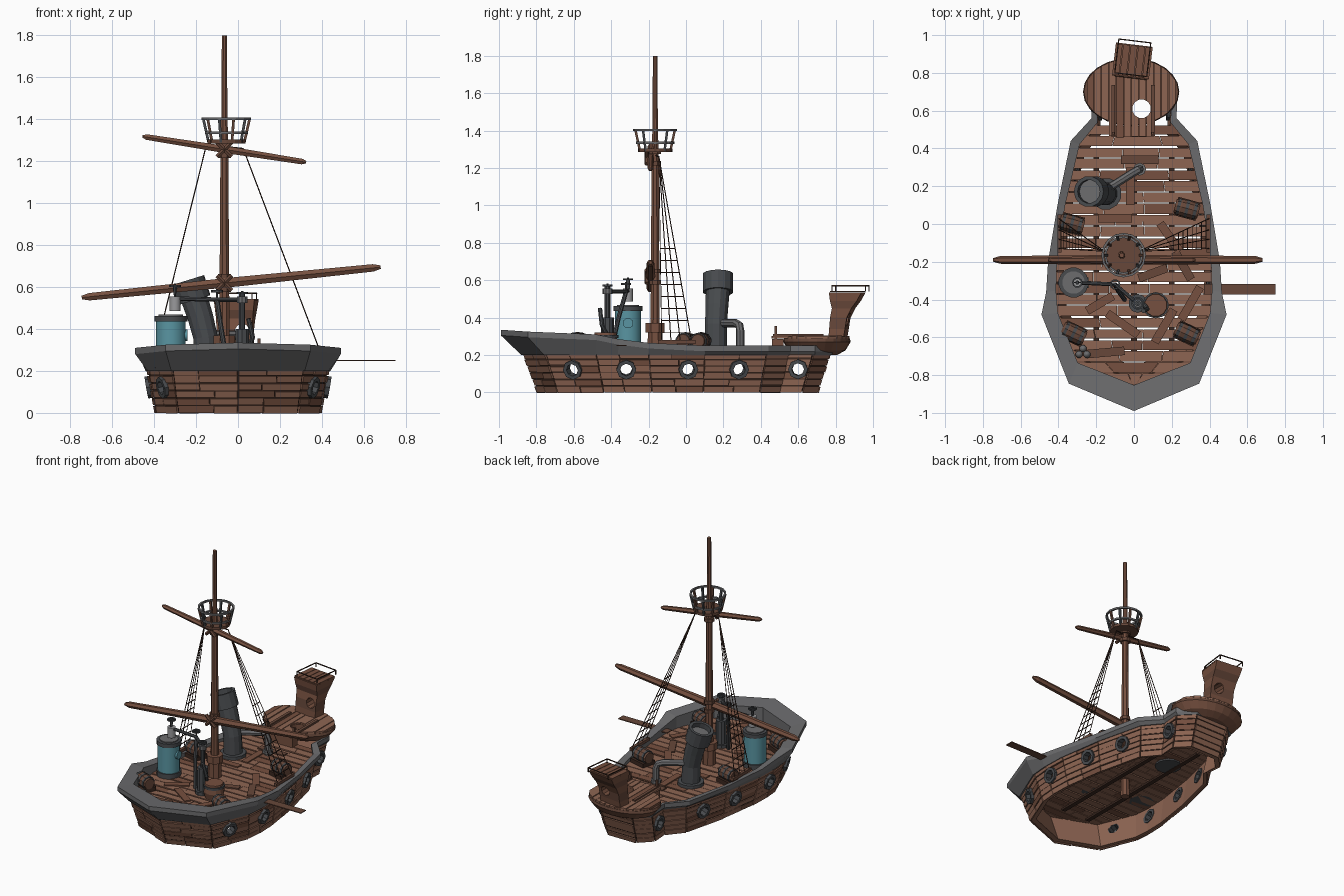
import bpy, bmesh, math, random
from mathutils import Vector as V, Matrix as M, Euler

random.seed(4)
if "Cube" in bpy.data.objects:
    bpy.data.objects.remove(bpy.data.objects["Cube"])


def material(name, *rgb):
    m = bpy.data.materials.new(name)
    m.use_nodes = True
    m.diffuse_color = (*rgb, 1)
    m.node_tree.nodes["Principled BSDF"].inputs["Base Color"].default_value = (*rgb, 1)
    return m


WOOD = material("brown wood", .27, .13, .085)
DARK = material("dark wood", .135, .064, .042)
SPAR = material("spar wood", .18, .08, .05)
GAP = material("shadow brown", .045, .022, .015)
GREY = material("rail grey", .15, .15, .155)
IRON = material("dark iron", .065, .07, .076)
STEEL = material("pale steel", .32, .32, .33)
TEAL = material("teal paint", .1, .3, .36)


class Part:
    """Collects simple solids into one named mesh object."""

    def __init__(self, name):
        self.name, self.bm, self.mats = name, bmesh.new(), []

    def loft(self, rings, mats, loop=False, caps=True):
        mats = mats if isinstance(mats, list) else [mats]
        for m in mats:
            if m not in self.mats:
                self.mats.append(m)
        vs = [[self.bm.verts.new(p) for p in r] for r in rings]
        n = len(rings[0])
        faces = []
        for i in range(len(vs) if loop else len(vs) - 1):
            a, b = vs[i], vs[(i + 1) % len(vs)]
            for k in range(n):
                f = self.bm.faces.new((a[k], a[(k + 1) % n], b[(k + 1) % n], b[k]))
                f.material_index = self.mats.index(mats[(k if loop else i) % len(mats)])
        if caps and not loop:
            for r, m in ((vs[0], mats[0]), (vs[-1], mats[-1])):
                self.bm.faces.new(r).material_index = self.mats.index(m)

    def tube(self, points, radii, mat, n=8):
        pts = [V(p) for p in points]
        radii = radii if isinstance(radii, list) else [radii] * len(pts)
        prev, q, rings = V((0, 0, 1)), Euler((0, 0, 0)).to_quaternion(), []
        for i, p in enumerate(pts):
            t = (pts[min(i + 1, len(pts) - 1)] - pts[max(i - 1, 0)]).normalized()
            q = prev.rotation_difference(t) @ q
            prev = t
            angles = [math.tau * (k + .5) / n for k in range(n)]
            rings.append([p + q @ V((radii[i] * math.cos(a), radii[i] * math.sin(a), 0)) for a in angles])
        self.loft(rings, mat)

    def lathe(self, profile, matrix, mat, n=12):
        self.loft([[matrix @ V((r * math.cos(a), r * math.sin(a), z)) for r, z in profile]
                   for a in (math.tau * k / n for k in range(n))], mat, loop=True)

    def box(self, loc, size, mat, turn=0):
        x, y, z = (s / 2 for s in size)
        mx = M.Translation(loc) @ M.Rotation(turn, 4, 'Z')
        self.loft([[mx @ V((a * x, b * y, c)) for a, b in ((-1, -1), (1, -1), (1, 1), (-1, 1))]
                   for c in (-z, z)], mat)

    def slab(self, poly, z0, z1, mat):
        self.loft([[(x, y, z) for x, y in poly] for z in (z0, z1)], mat)

    def done(self, cutter=None, smooth=False):
        bmesh.ops.recalc_face_normals(self.bm, faces=self.bm.faces)
        me = bpy.data.meshes.new(self.name)
        self.bm.to_mesh(me)
        for m in self.mats:
            me.materials.append(m)
        ob = bpy.data.objects.new(self.name, me)
        bpy.context.collection.objects.link(ob)
        if cutter:
            mod = ob.modifiers.new("holes", 'BOOLEAN')
            mod.operation, mod.solver, mod.object = 'DIFFERENCE', 'EXACT', cutter
        if smooth:
            bpy.ops.object.select_all(action='DESELECT')
            ob.select_set(True)
            bpy.context.view_layer.objects.active = ob
            bpy.ops.object.shade_smooth_by_angle(angle=math.radians(40))
        return ob


def ring(r0, r1, h):
    return [(r0, -h), (r1, -h), (r1, h), (r0, h)]


# Stations from bow to stern: hull x, y, rail overhang x, y, rail height
STATIONS = [(0, -.87, 0, -.12, .335), (.31, -.75, .035, -.095, .325), (.42, -.48, .07, 0, .31),
            (.43, -.36, .035, 0, .285), (.425, -.2, .03, 0, .265), (.38, .1, .025, 0, .25),
            (.3, .43, .035, .01, .25), (.2, .55, .025, .01, .25), (.21, .68, .02, .01, .25),
            (.12, .77, .01, .015, .25)]
LOOP = STATIONS + [(-x, y, -dx, dy, z) for x, y, dx, dy, z in reversed(STATIONS[1:])]
TOP = .215


def skin(i, u, v):
    """Point on the hull side: segment i, along u, up v."""
    a, b = LOOP[i], LOOP[(i + 1) % len(LOOP)]
    s = .91 + .09 * v
    return V(((a[0] + (b[0] - a[0]) * u) * s, (a[1] + (b[1] - a[1]) * u) * s, TOP * v))


def outward(i):
    n = (skin(i, 1, 0) - skin(i, 0, 0)).cross(skin(i, 0, 1) - skin(i, 0, 0)).normalized()
    return n if n.dot(skin(i, .5, .5)) > 0 else -n


# Portholes and the tool that cuts them
cut, rims = Part("porthole_cutter"), Part("porthole_rims")
for i in range(len(LOOP)):
    y0, y1 = skin(i, 0, .58).y, skin(i, 1, .58).y
    for y in (-.6, -.32, .01, .28, .6):
        if abs(y1 - y0) > .1 and min(y0, y1) <= y < max(y0, y1) and abs(skin(i, .5, .5).x) > .17:
            p, n = skin(i, (y - y0) / (y1 - y0), .58), outward(i)
            cut.tube([p - n * .06, p + n * .06], .04, GAP)
            mx = M.Translation(p) @ n.to_track_quat('Z', 'Y').to_matrix().to_4x4()
            rims.lathe(ring(.033, .053, .024), mx, IRON, 8)
rims.done()
holes = cut.done()
holes.hide_render = True
holes.hide_set(True)

# Hull shell, dark outside so that the seams between strakes show
shell = Part("hull_shell")
shell.loft([[(x * s, y * s, z) for s, z in ((.91, .006), (1, TOP), (.955, TOP), (.865, .006))]
            for x, y, *_ in LOOP], [GAP, DARK, WOOD, WOOD], loop=True)
shell.done(holes)

# Hull strakes
strakes = Part("hull_strakes")
ROWS = 6
for i in range(len(LOOP)):
    length = (skin(i, 1, 1) - skin(i, 0, 1)).length
    n, gap = outward(i), .002 / length
    for r in range(ROWS):
        k = max(1, round(length / .17))
        cuts = [0] + [(c + random.uniform(-.3, .3)) / k for c in range(1, k)] + [1]
        for u0, u1 in zip(cuts, cuts[1:]):
            v0 = r / ROWS + random.uniform(.006, .02) * (r > 0)
            v1 = (r + 1) / ROWS - random.uniform(.004, .02)
            quad = [skin(i, u, v) for u, v in ((u0 + gap, v0), (u1 - gap, v0), (u1 - gap, v1), (u0 + gap, v1))]
            th = random.uniform(.004, .01)
            strakes.loft([[p + n * d for p in quad] for d in (.001, th)], random.choice([WOOD] * 5 + [SPAR]))
strakes.done(holes)

# Flared bulwark rail
rail = Part("rail")
rail.loft([[(x + dx, y + dy, z), (x + dx, y + dy, z - .03), (x * 1.025, y * 1.012, .2),
            (x * .96, y * .98, .2), (x * .96, y * .98, z - .01)] for x, y, dx, dy, z in LOOP], GREY, loop=True)
rail.done()


def half_width(y):
    for a, b in zip(STATIONS, STATIONS[1:]):
        if a[1] <= y <= b[1]:
            return (a[0] + (b[0] - a[0]) * (y - a[1]) / (b[1] - a[1])) * .965
    return .01


# Deck planks with open seams
deck = Part("deck_planks")
y, pitch = -.85, .06
while y < .5:
    y0, y1 = y + .003, y + pitch - random.choice([.002, .003, .008])
    w0, w1 = half_width(y0), half_width(y1)
    cuts = [-1, random.uniform(-.6, -.1), random.uniform(.1, .6), 1]
    for a, b in zip(cuts, cuts[1:]):
        deck.slab([(a * w0, y0), (b * w0 - .002, y0), (b * w1 - .002, y1), (a * w1, y1)],
                  .2, .215 + random.uniform(0, .004), random.choice([WOOD] * 5 + [SPAR]))
    y += pitch
for x in (-.2, 0, .2):
    deck.box((x, -.15, .194), (.03, 1.1, .012), GAP)
deck.done()

# Loose boards and the boarding plank
loose = Part("loose_boards")
for x, y, length, deg in ((.19, -.07, .18, -55), (.26, -.22, .17, -60), (-.18, -.42, .16, 30), (-.06, -.53, .2, -35),
                          (.16, -.54, .2, 60), (-.02, .2, .2, 90), (.03, .34, .2, 0), (-.1, .03, .18, 0),
                          (.3, -.42, .2, 60), (-.15, -.68, .2, 5), (.1, -.26, .16, 20)):
    loose.box((x, y, .224), (length, .045, .008), random.choice([DARK, SPAR]), math.radians(deg))
loose.done()
plank = Part("boarding_plank")
plank.box((.56, -.345, .25), (.38, .055, .006), DARK)
plank.done()

# Mast with stepped collar
MX, MY = -.065, -.165
mast = Part("mast")
mast.tube([(MX, MY, z) for z in (.08, .3, 1.3, 1.4, 1.8)], [.03, .027, .02, .016, .013], SPAR)
mast.tube([(MX, MY, z) for z in (.2, .32, .321, .37)], [.045, .042, .055, .055], SPAR)
mast.done()

# Yards, with lashings where they cross the mast
for name, a, b, r in (("lower_yard", (-.745, .55), (.68, .695), .024), ("upper_yard", (-.455, 1.318), (.325, 1.195), .018)):
    p, q = V((a[0], MY - .025, a[1])), V((b[0], MY - .025, b[1]))
    yard = Part(name)
    yard.tube([p.lerp(q, t) for t in (0, .025, .5, .975, 1)], [r * .4, r * .85, r * 1.1, r * .85, r * .4], SPAR, 6)
    c = p.lerp(q, (MX - a[0]) / (b[0] - a[0]))
    for s in (-1, 1):
        yard.tube([c + V((-.035, -.02, s * .035)), c + V((.035, -.02, -s * .035))], .012, DARK, 6)
        yard.tube([c + V((0, .025, s * .03 - .012)), c + V((0, .025, s * .03 + .012))], .034, DARK, 8)
    yard.done()

# Lookout basket
nest = Part("lookout_basket")
at = M.Translation((MX + .01, MY, 0))
nest.tube([at @ V((0, 0, z)) for z in (1.285, 1.303)], .092, DARK, 14)
for r, z in ((.118, 1.403), (.103, 1.335)):
    nest.lathe(ring(r - .012, r, .006), at @ M.Translation((0, 0, z)), GREY, 16)
for k in range(10):
    d = V((math.cos(k * math.tau / 10), math.sin(k * math.tau / 10), 0))
    nest.tube([at @ (d * .085 + V((0, 0, 1.29))), at @ (d * .11 + V((0, 0, 1.4)))], .009, [DARK, IRON][k % 2], 4)
nest.done()

# Rope ladders on both sides
ropes = Part("shrouds")
for s in (-1, 1):
    head = V((MX + s * .09, MY + .02, 1.26))
    feet = [V((s * .4, y, .27)) for y in (-.13, -.08, -.03, .03)]
    for f in feet:
        ropes.tube([head, f], .0028, GAP, 4)
    ropes.tube([head, V((MX, MY, 1.27))], .004, GAP, 4)
    for k in range(8):
        t = .05 + k * .065
        ropes.tube([feet[0].lerp(head, t), feet[-1].lerp(head, t)], .003, GAP, 4)
    ropes.box((s * .395, -.05, .27), (.02, .2, .02), DARK)
ropes.done()

# Teal tank with iron bands
tank = Part("tank")
TX, TY = -.32, -.31
for z0, z1, r, m in ((.2, .25, .08, IRON), (.25, .435, .072, TEAL), (.435, .462, .08, IRON), (.462, .468, .06, GREY)):
    tank.tube([(TX, TY, z0), (TX, TY, z1)], r, m, 16)
tank.tube([(TX + .06, TY, .37), (TX + .08, TY, .37)], .028, TEAL, 10)
tank.tube([(TX + .02, TY, .485), (TX + .02, TY, .555)], .027, STEEL, 10)
tank.done(smooth=True)

# Pump column, pipe run and hand wheels
pump = Part("pump")
PX, PY = .02, -.42
for z0, z1, r, m in ((.2, .24, .05, IRON), (.24, .4, .034, IRON), (.4, .57, .015, IRON), (.525, .555, .026, GREY)):
    pump.tube([(PX, PY, z0), (PX, PY, z1)], r, m, 10)
pump.tube([(PX, PY, .54), (-.03, -.38, .54), (-.1, -.32, .54), (TX + .02, TY, .545), (TX + .02, TY, .6)], .011, IRON)
for x, y, z in ((PX, PY, .572), (TX + .02, TY, .605), (-.1, -.32, .58)):
    pump.lathe(ring(.02, .028, .005), M.Translation((x, y, z)), IRON, 10)
    pump.box((x, y, z), (.05, .007, .007), IRON)
    pump.tube([(x, y, z - .04), (x, y, z + .01)], .006, IRON)
pump.tube([(PX + .03, PY, .3), (PX + .05, PY - .03, .36), (PX + .03, PY - .04, .45)], .012, IRON)
pump.tube([(-.1, -.32, .54), (-.08, -.36, .4), (-.05, -.4, .22)], .012, IRON)
pump.done()

# Bent funnel with its side pipe
funnel = Part("funnel")
funnel.tube([(-.15, .16, .19), (-.15, .16, .24), (-.15, .16, .241)], [.085, .085, .07], IRON, 12)
funnel.tube([(-.15, .16, .24), (-.155, .16, .36), (-.18, .165, .46), (-.21, .17, .55)], [.062, .06, .063, .066], IRON, 12)
tilt = M.Translation((-.225, .172, .585)) @ M.Rotation(-.3, 4, 'Y')
funnel.lathe(ring(.062, .082, .05), tilt, IRON, 14)
funnel.tube([tilt @ V((0, 0, -.05)), tilt @ V((0, 0, .015))], .064, GREY, 14)
funnel.tube([(-.15, .18, .37), (-.01, .268, .37), (.02, .285, .36), (.03, .29, .33), (.03, .29, .2)], .022, GREY, 8)
funnel.lathe(ring(.02, .034, .01), M.Translation((.03, .29, .24)), GREY, 8)
funnel.done()

# Lying casks on cradles, an upright cask and shot
casks = Part("casks")
for x, y, deg in ((-.33, 0, 165), (.28, .08, -15), (-.32, -.58, 155), (.28, -.58, -25)):
    c, d = V((x, y, .275)), V((math.cos(math.radians(deg)), math.sin(math.radians(deg)), 0))
    casks.tube([c + d * t for t in (-.065, -.03, .03, .065)], [.036, .046, .046, .036], DARK, 10)
    for t in (-.045, 0, .045):
        casks.tube([c + d * (t - .008), c + d * (t + .008)], .048 - abs(t) * .06, IRON, 10)
    casks.box((x, y, .23), (.12, .1, .03), GAP, math.radians(deg))
casks.tube([(.115, -.43, z) for z in (.21, .26, .32)], [.055, .068, .06], SPAR, 12)
casks.lathe(ring(.06, .07, .008), M.Translation((.115, -.43, .3)), IRON, 12)
casks.done()
shot = Part("shot")
for x, y in ((-.29, -.69), (-.25, -.69), (-.27, -.66)):
    shot.tube([(x, y, .235 + z) for z in (-.02, -.012, 0, .012, .02)], [.004, .016, .02, .016, .004], GREY)
shot.done(smooth=True)

# Rounded stern platform with a round hatch
hatch = Part("hatch_cutter")
hatch.tube([(.04, .61, .1), (.04, .61, .6)], .05, GAP, 12)
hatch_ob = hatch.done()
hatch_ob.hide_render = True
hatch_ob.hide_set(True)
bowl = Part("stern_bowl")
bowl.loft([[(-.015 + r * .255 * math.cos(a), .7 + r * .18 * math.sin(a), z) for a in (math.tau * k / 24 for k in range(24))]
           for r, z in ((.6, .2), (.85, .225), (1, .27), (.98, .288))], [SPAR, SPAR, DARK])
bowl.done(hatch_ob)
top = Part("stern_planks")
for k in range(12):
    x0, x1 = -.25 + k * .0395, -.25 + k * .0395 + .036
    h0, h1 = (.175 * math.sqrt(max(.05, 1 - ((x + .015) / .25) ** 2)) for x in (x0, x1))
    front = [.7 - h0, .7 - h1] if not 3 <= k <= 8 else [.45 + random.uniform(0, .02)] * 2
    top.slab([(x0, front[0]), (x1, front[1]), (x1, .7 + h1), (x0, .7 + h0)], .289, .299 + random.uniform(0, .005),
             random.choice([WOOD, WOOD, WOOD, SPAR]))
top.done(hatch_ob)
steps = Part("stern_steps")
steps.box((-.01, .49, .25), (.22, .06, .07), SPAR)
for x in (-.11, .1):
    steps.box((x, .48, .32), (.014, .014, .07), DARK)
    steps.box((x, .6, .305), (.02, .27, .015), DARK)
steps.done()

# Leaning stern cabin with an opening
door = Part("cabin_cutter")
door.tube([(.02, .6, .39), (.02, 1, .39)], .035, GAP, 10)
door_ob = door.done()
door_ob.hide_render = True
door_ob.hide_set(True)
cabin = Part("stern_cabin")
turn = M.Translation((-.01, .85, 0)) @ M.Rotation(-.12, 4, 'Z')
levels = [(.28, -.08, .0, .085), (.34, -.075, .01, .085), (.4, -.07, .02, .085), (.45, -.06, .045, .088),
          (.49, -.07, .075, .092), (.535, -.075, .1, .097)]
cabin.loft([[turn @ V((x, y, z)) for x, y in ((-w, a), (w, a), (w, b), (-w, b))] for z, a, b, w in levels],
           [SPAR, DARK, SPAR, DARK, SPAR])
cabin.done(door_ob)
trim = Part("cabin_railing")
for k in range(5):
    x = -.08 + k * .04
    trim.loft([[turn @ V(p) for p in ((x - .018, -.07, z), (x + .018, -.07, z), (x + .018, .095, z), (x - .018, .095, z))]
               for z in (.536, .543)], random.choice([WOOD, SPAR]))
posts = [turn @ V(p) for p in ((-.085, -.06, .54), (-.085, .12, .54), (.085, .12, .54), (.085, -.06, .54))]
for a, b in zip(posts, posts[1:] + posts[:1]):
    up = V((0, 0, .03))
    trim.tube([a, a + up], .004, GAP, 4)
    trim.tube([a + up, b + up], .004, GAP, 4)
trim.done()
